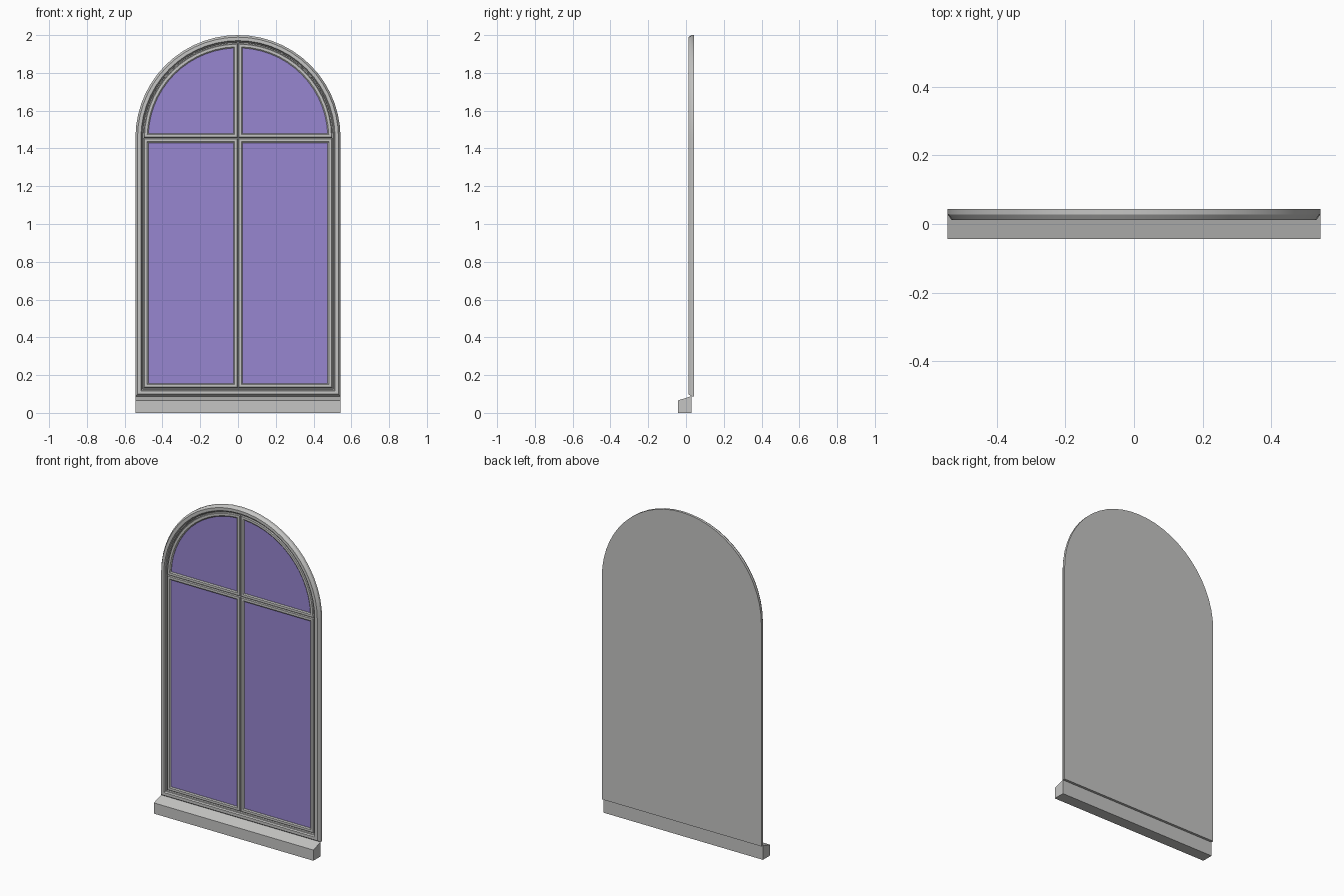
import bpy
import bmesh
from math import sin, cos, asin, acos, pi, radians

cube = bpy.data.objects.get("Cube")
if cube:
    bpy.data.objects.remove(cube, do_unlink=True)


def material(name, rgb):
    m = bpy.data.materials.new(name)
    m.use_nodes = True
    m.diffuse_color = (*rgb, 1)
    m.node_tree.nodes["Principled BSDF"].inputs["Base Color"].default_value = (*rgb, 1)
    return m


GREY = material("grey stone", (0.56, 0.56, 0.55))
VIOLET = material("violet glass", (0.31, 0.24, 0.63))

HALF = 0.543            # half width and arch radius
SPRING = 2.0 - HALF     # height of the arch centre
BOTTOM = 0.088          # underside of the frame
TRANSOM = 1.455         # joint between lower and upper sashes
SASH_IN = 0.043         # sash outer edge, measured in from the frame edge
STEPS = 14              # segments in a quarter arch


def arc(radius, start, end, steps):
    angles = [start + (end - start) * i / steps for i in range(steps + 1)]
    return [(radius * cos(a), SPRING + radius * sin(a)) for a in angles]


# Outlines in x and z, each inset by d
def arch_outline(d):
    r = HALF - d
    return [(-r, BOTTOM + d), (r, BOTTOM + d)] + arc(r, 0, pi, 2 * STEPS)


def lower_outline(d):
    r = HALF - SASH_IN - d
    low, high = BOTTOM + SASH_IN + d, TRANSOM - d
    return [(d, low), (r, low), (r, high), (d, high)]


def upper_outline(d):
    r = HALF - SASH_IN - d
    low = TRANSOM + d
    return [(d, low)] + arc(r, asin((low - SPRING) / r), acos(d / r), STEPS)


def finish(name, bm, mat, mirror=False):
    mesh = bpy.data.meshes.new(name)
    bm.to_mesh(mesh)
    bm.free()
    mesh.materials.append(mat)
    ob = bpy.data.objects.new(name, mesh)
    bpy.context.collection.objects.link(ob)
    if mirror:
        ob.modifiers.new("mirror", "MIRROR").use_mirror_merge = False
    bpy.ops.object.select_all(action="DESELECT")
    ob.select_set(True)
    bpy.context.view_layer.objects.active = ob
    bpy.ops.object.shade_smooth_by_angle(angle=radians(25))
    return ob


def loft(name, outline, profile, mat, capped, mirror=False):
    """Sweep a moulding profile of (inset, y) around an outline."""
    bm = bmesh.new()
    rings = [[bm.verts.new((x, y, z)) for x, z in outline(d)] for d, y in profile]
    pairs = list(zip(rings, rings[1:]))
    if capped:
        bm.faces.new(rings[0])
        bm.faces.new(rings[-1])
    else:
        pairs.append((rings[-1], rings[0]))
    for a, b in pairs:
        for i in range(len(a)):
            j = (i + 1) % len(a)
            bm.faces.new((a[i], a[j], b[j], b[i]))
    bmesh.ops.recalc_face_normals(bm, faces=bm.faces)
    return finish(name, bm, mat, mirror)


def pane(name, outline, inset, y):
    bm = bmesh.new()
    bm.faces.new([bm.verts.new((x, y, z)) for x, z in outline(inset)])
    return finish(name, bm, VIOLET, mirror=True)


# Arched frame with a bevelled outer edge, stepped inner edge and solid back
loft("arched_frame", arch_outline,
     [(0, 0.043), (0, 0.028), (0.011, 0.012), (0.029, 0.012),
      (0.034, 0.020), (0.039, 0.022), (0.040, 0.035)], GREY, capped=True)

# Sashes: right-hand pair mirrored to the other side
SASH = [(0.001, 0.035), (0.001, 0.026), (0.005, 0.021),
        (0.019, 0.021), (0.025, 0.026), (0.025, 0.035)]
for label, outline in (("lower", lower_outline), ("upper", upper_outline)):
    loft(label + "_sashes", outline, SASH, GREY, capped=False, mirror=True)
    pane(label + "_glass", outline, 0.024, 0.029)

# Sill with a sloping top
bm = bmesh.new()
section = [(-0.043, 0), (-0.043, 0.066), (0.028, 0.088), (0.028, 0)]
ends = [[bm.verts.new((x, y, z)) for y, z in section] for x in (-HALF, HALF)]
for end in ends:
    bm.faces.new(end)
for i in range(len(section)):
    j = (i + 1) % len(section)
    bm.faces.new((ends[0][i], ends[0][j], ends[1][j], ends[1][i]))
bmesh.ops.recalc_face_normals(bm, faces=bm.faces)
finish("sill", bm, GREY)
